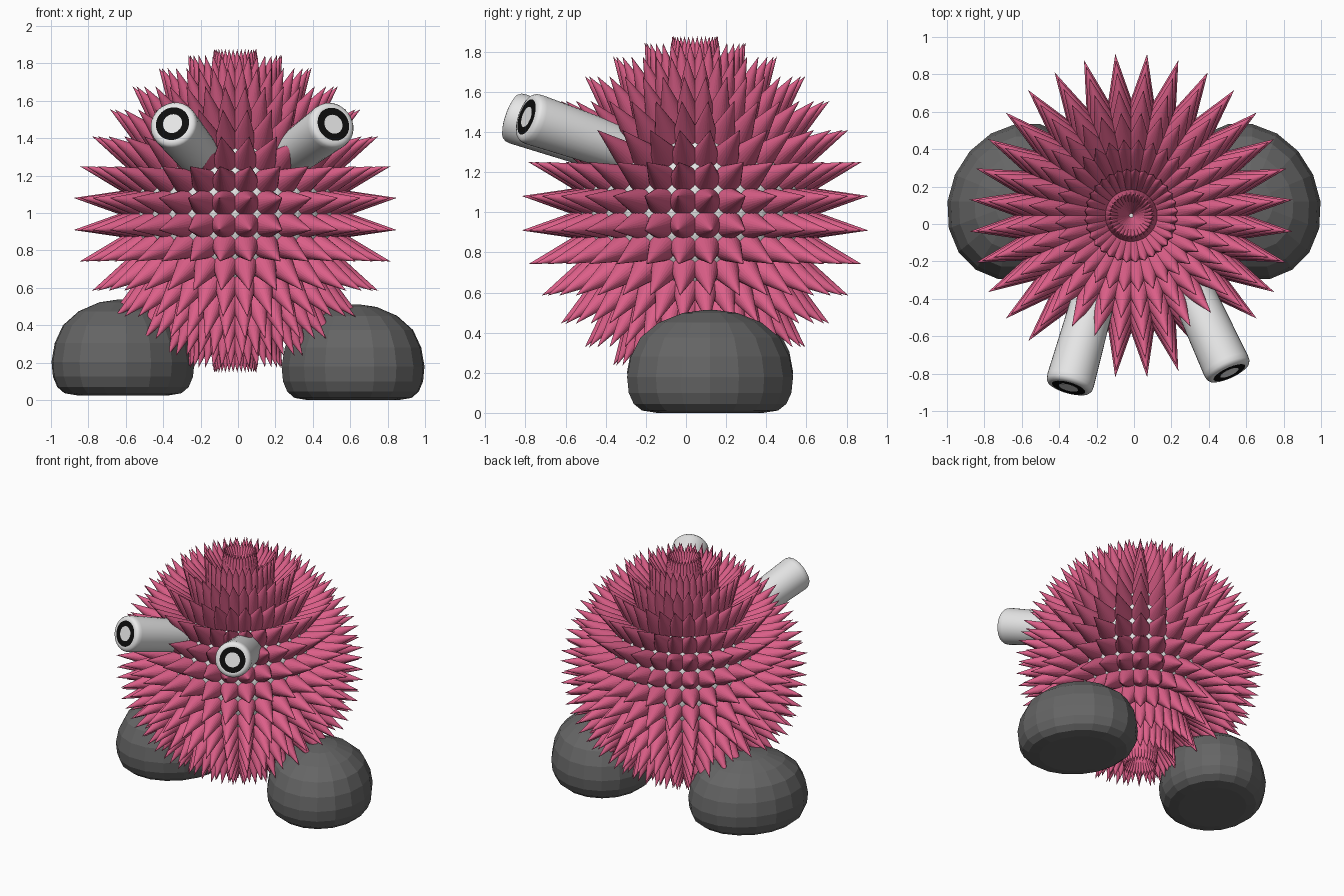
import bpy, bmesh, math
from mathutils import Vector, Matrix

if "Cube" in bpy.data.objects:
    bpy.data.objects.remove(bpy.data.objects["Cube"])


def material(name, r, g, b):
    m = bpy.data.materials.new(name)
    m.diffuse_color = (r, g, b, 1)
    m.use_nodes = True
    m.node_tree.nodes["Principled BSDF"].inputs["Base Color"].default_value = m.diffuse_color
    return m


PINK = material("pink", 0.72, 0.115, 0.25)
GREY = material("dark_grey", 0.13, 0.13, 0.13)
WHITE = material("off_white", 0.8, 0.8, 0.8)
BLACK = material("black", 0.004, 0.004, 0.004)


def make_object(name, bm, mats, smooth=None):
    bmesh.ops.recalc_face_normals(bm, faces=bm.faces)
    mesh = bpy.data.meshes.new(name)
    bm.to_mesh(mesh)
    bm.free()
    for m in mats:
        mesh.materials.append(m)
    ob = bpy.data.objects.new(name, mesh)
    bpy.context.collection.objects.link(ob)
    if smooth:
        bpy.ops.object.select_all(action='DESELECT')
        ob.select_set(True)
        bpy.context.view_layer.objects.active = ob
        bpy.ops.object.shade_smooth_by_angle(angle=math.radians(smooth))
    return ob


def lathe(profile, sides, sx=1, sy=1, shear=0):
    """Revolve (radius, z, material) points about z; the ends are capped."""
    bm = bmesh.new()
    rings = []
    for r, z, _ in profile:
        ring = []
        for i in range(sides):
            a = 2 * math.pi * i / sides
            x, y = r * sx * math.cos(a), r * sy * math.sin(a)
            ring.append(bm.verts.new((x + shear * y, y, z)))
        rings.append(ring)
    for a, b, p in zip(rings, rings[1:], profile[1:]):
        for i in range(sides):
            j = (i + 1) % sides
            bm.faces.new((a[i], a[j], b[j], b[i])).material_index = p[2]
    bm.faces.new(rings[0][::-1]).material_index = profile[0][2]
    bm.faces.new(rings[-1]).material_index = profile[-1][2]
    return bm


# Round body core
CENTRE = Vector((-0.015, 0.045, 1.015))
CORE_R, TIP_R, SPIKE_R = 0.605, 0.873, 0.068
core = bmesh.new()
bmesh.ops.create_uvsphere(core, u_segments=32, v_segments=16, radius=CORE_R,
                          matrix=Matrix.Translation(CENTRE))

# One spike standing on every face of the core, sagging slightly at the equator
spikes = bmesh.new()
SIDES = 24
for f in core.faces:
    d = (f.calc_center_median() - CENTRE).normalized()
    u = d.orthogonal().normalized()
    v = d.cross(u)
    middle = CENTRE - Vector((0, 0, 0.02 * math.hypot(d.x, d.y)))
    base = middle + d * (CORE_R - 0.006)
    tip = spikes.verts.new(middle + d * TIP_R)
    ring = [spikes.verts.new(base + SPIKE_R * (u * math.cos(2 * math.pi * i / SIDES)
                                               + v * math.sin(2 * math.pi * i / SIDES)))
            for i in range(SIDES)]
    for i in range(SIDES):
        spikes.faces.new((ring[i], ring[(i + 1) % SIDES], tip))
    spikes.faces.new(ring[::-1])
bmesh.ops.translate(core, verts=core.verts, vec=(0, 0, -0.012))
make_object("body_core", core, [WHITE])
make_object("body_spikes", spikes, [PINK])

# Eye stalks: rounded tubes with a black ring and pale centre on the end
LENGTH = 0.7
for name, end, axis in (("left_eye_stalk", (-0.35, -0.875, 1.478), (-0.28, -1, 0.34)),
                        ("right_eye_stalk", (0.51, -0.795, 1.475), (0.46, -1, 0.34))):
    profile = [(0.11, -LENGTH, 0), (0.129, -0.045, 0), (0.126, -0.02, 0),
               (0.117, -0.006, 0), (0.1, 0, 0), (0.092, 0, 0),
               (0.053, 0, 1), (0.053, 0.0005, 0)]
    ob = make_object(name, lathe(profile, 32), [WHITE, BLACK], smooth=40)
    q = Vector(axis).to_track_quat('Z', 'Y')
    ob.matrix_world = Matrix.Translation(end) @ q.to_matrix().to_4x4()

# Feet: faceted pebbles with flat soles, toes turned outwards
FOOT = [(0.64, 0.0, 0), (0.82, 0.012, 0), (0.92, 0.045, 0), (0.98, 0.1, 0),
        (1.0, 0.18, 0), (0.955, 0.28, 0), (0.84, 0.375, 0), (0.62, 0.45, 0),
        (0.33, 0.498, 0), (0.08, 0.512, 0)]
for name, side, z in (("left_foot", -1, 0.025), ("right_foot", 1, 0.0)):
    ob = make_object(name, lathe(FOOT, 18, 0.382, 0.42, -0.113 * side), [GREY])
    ob.location = (0.615 * side, 0.12, z)
